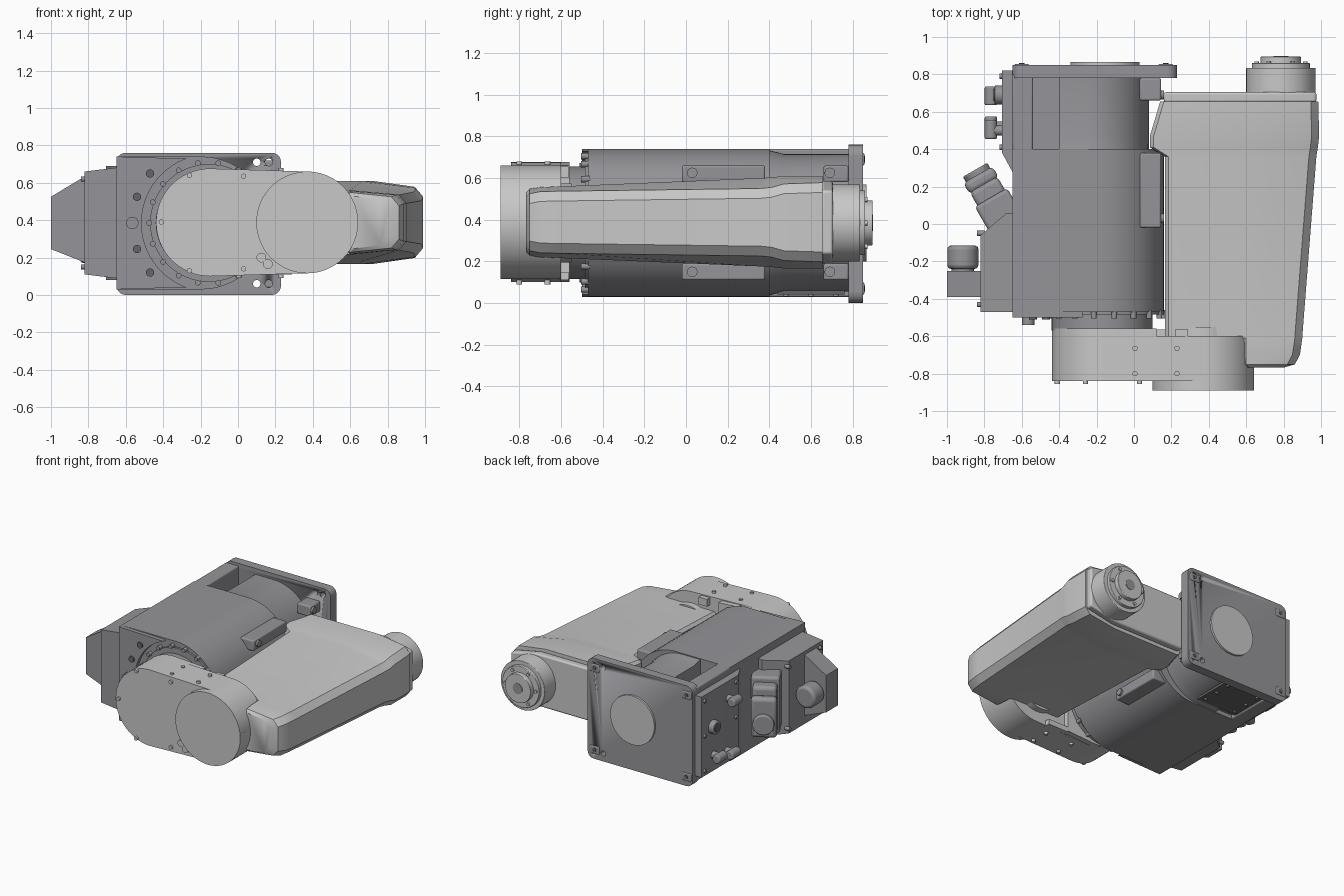
import bpy, bmesh, math
from mathutils import Vector, Matrix

old = bpy.data.objects.get("Cube")
if old:
    bpy.data.objects.remove(old, do_unlink=True)


def material(name, r, g, b):
    m = bpy.data.materials.new(name)
    m.use_nodes = True
    m.diffuse_color = (r, g, b, 1)
    m.node_tree.nodes["Principled BSDF"].inputs["Base Color"].default_value = (r, g, b, 1)
    return m


LIGHT = material("light grey", .58, .58, .58)
BODY = material("mid grey", .30, .30, .32)
DARK = material("dark grey", .13, .13, .14)
MID = 0.385   # height of the arm's centre line


def finish(name, bm, mat, bevel=0, segments=3):
    bmesh.ops.recalc_face_normals(bm, faces=bm.faces)
    mesh = bpy.data.meshes.new(name)
    bm.to_mesh(mesh)
    bm.free()
    ob = bpy.data.objects.new(name, mesh)
    bpy.context.collection.objects.link(ob)
    mesh.materials.append(mat)
    if bevel:
        mod = ob.modifiers.new("bevel", 'BEVEL')
        mod.width, mod.segments, mod.limit_method = bevel, segments, 'ANGLE'
        mod.angle_limit = math.radians(35)
    bpy.ops.object.select_all(action='DESELECT')
    ob.select_set(True)
    bpy.context.view_layer.objects.active = ob
    bpy.ops.object.shade_smooth_by_angle(angle=math.radians(32))
    return ob


def loft(name, rings, mat, bevel=0, segments=3):
    bm = bmesh.new()
    loops = [[bm.verts.new(p) for p in ring] for ring in rings]
    n = len(loops[0])
    for a, b in zip(loops, loops[1:]):
        for i in range(n):
            j = (i + 1) % n
            bm.faces.new((a[i], a[j], b[j], b[i]))
    bm.faces.new(loops[0])
    bm.faces.new(loops[-1])
    return finish(name, bm, mat, bevel, segments)


def prism(name, pts, y0, y1, mat, bevel=0):
    """Extrude an x-z outline along y."""
    return loft(name, [[(x, y, z) for x, z in pts] for y in (y0, y1)], mat, bevel)


def box(name, x, y, z, mat, bevel=0):
    return prism(name, [(x[0], z[0]), (x[1], z[0]), (x[1], z[1]), (x[0], z[1])], *y, mat, bevel)


def cyl(name, a, b, r, mat, sides=64, bevel=0):
    a, b = Vector(a), Vector(b)
    bm = bmesh.new()
    turn = (b - a).to_track_quat('Z', 'Y').to_matrix().to_4x4()
    bmesh.ops.create_cone(bm, cap_ends=True, segments=sides, radius1=r, radius2=r,
                          depth=(b - a).length,
                          matrix=Matrix.Translation((a + b) / 2) @ turn)
    return finish(name, bm, mat, bevel)


def arc(cx, cz, r, start, end, n=32):
    angles = [math.radians(start + (end - start) * i / n) for i in range(n + 1)]
    return [(cx + r * math.cos(t), cz + r * math.sin(t)) for t in angles]


# Base plate with corner holes and round centre cover
plate = box("base_plate", (-.65, .23), (.78, .85), (0, .76), BODY)
for x in (.10, .165):
    for s in (-1, 1):
        cutter = cyl("hole_cutter", (x, .7, MID + s * .325), (x, .9, MID + s * .325), .02, BODY, 24)
        cutter.hide_render = True
        cutter.hide_set(True)
        mod = plate.modifiers.new("hole", 'BOOLEAN')
        mod.object = cutter
bm = bmesh.new()
bm.from_mesh(plate.data)
edges = [e for e in bm.edges if abs(e.verts[0].co.y - e.verts[1].co.y) > .01]
bmesh.ops.bevel(bm, geom=edges, offset=.05, segments=5, affect='EDGES', profile=.5)
bm.to_mesh(plate.data)
bm.free()
cyl("base_cover_disc", (-.155, .84, MID), (-.155, .865, MID), .185, LIGHT)
for x in (-.6, .17):
    for z in (.07, .69):
        box("base_corner_pad", (x - .04, x + .04), (.84, .856), (z - .03, z + .03), BODY, .008)
        cyl("base_corner_bolt", (x, .85, z), (x, .86, z), .015, DARK, 16)

# Main body: flat on one side, round on the other
prism("body", [(-.65, .74), (-.65, .03)] + arc(-.195, MID, .355, -90, 90), -.47, .4, BODY)
prism("body_front_face", [(-.65, .74), (-.65, .03)] + arc(-.15, MID, .366, 250, 110), -.5, -.46, BODY)
core = [[(x, y, MID + (z - MID) * k) for x, z in [(-.4, MID + .33), (-.4, MID - .33)]
         + arc(-.25, MID, .33, -90, 90)] for y, k in ((.38, 1.07), (.47, 1), (.79, 1))]
loft("body_rear_core", core, BODY)
box("body_side_wall", (-.65, -.54), (.39, .8), (.03, .74), BODY, .01)
box("body_pocket_floor", (-.55, -.39), (.39, .8), (.06, .5), BODY)
box("underside_cover", (-.54, -.2), (.44, .76), (.042, .06), DARK)
for x in (-.5, -.24):
    for y in (.48, .6, .72):
        cyl("underside_bolt", (x, y, .032), (x, y, .05), .012, BODY, 12)

# Side brackets between body and forearm
for z0, z1 in ((.11, .19), (.58, .66)):
    box("side_bracket", (.03, .145), (-.02, .38), (z0, z1), BODY, .01)
    box("rear_bracket", (.03, .145), (.66, .78), (z0, z1), BODY, .01)
for y in (.03, .69):
    for z in (.15, .625):
        cyl("bracket_bolt", (.1, y, z), (.16, y, z), .025, BODY, 20)

# Shoulder bearing, its bolts and the body's front bolts
cyl("shoulder_ring", (-.155, -.485, MID), (-.155, -.45, MID), .315, BODY)
cyl("shoulder_neck", (-.17, -.57, MID), (-.17, -.45, MID), .27, BODY)
for i in range(18):
    a = math.tau * i / 18
    x, z = -.16 + .315 * math.cos(a), MID + .325 * math.sin(a)
    cyl("shoulder_bolt", (x, -.505, z), (x, -.46, z), .015, BODY, 16)
for x, dz in ((-.47, .265), (-.54, .14)):
    for s in (-1, 1):
        cyl("front_bolt", (x, -.51, MID + s * dz), (x, -.49, MID + s * dz), .022, DARK, 20)
cyl("front_plug", (-.565, -.54, MID), (-.565, -.49, MID), .033, BODY, 24)

# Link arm joining shoulder and elbow
stadium = arc(-.15, MID + .003, .288, 90, 270) + arc(.37, MID + .003, .272, -90, 90)
prism("link_arm", stadium, -.84, -.6, LIGHT)
prism("link_shoulder_rim", arc(-.15, MID + .003, .288, 90, 270) + [(.12, .115), (.12, .66)],
      -.61, -.56, LIGHT)
cyl("elbow_drum", (.37, -.89, MID + .003), (.37, -.6, MID + .003), .272, LIGHT, 96)
cyl("elbow_bearing", (.37, -.62, MID), (.37, -.55, MID), .19, LIGHT)
for x in (.005, .23):
    for y in (-.8, -.665):
        for s in (-1, 1):
            z = MID + s * .285
            cyl("link_bolt", (x, y, z - .01), (x, y, z + .01), .014, LIGHT, 16)
for x, z in ((-.41, .39), (-.26, .64), (-.26, .13), (.03, .635), (.03, .14)):
    cyl("link_cap_bolt", (x, -.855, z), (x, -.83, z), .014, LIGHT, 16)
for z in (.2, .165):
    cyl("elbow_plug", (.125 + (.2 - z), -.865, z), (.125 + (.2 - z), -.83, z), .026, LIGHT, 20)
box("link_clip", (.22, .29), (-.61, -.565), (.6, .655), LIGHT)
box("lower_link_clip", (.1, .29), (-.61, -.565), (.11, .15), LIGHT)

# Forearm: y, inner x, ridge x, outer x, inner half height, outer half height
sections = [(-.768, .60, .62, .80, .140, .11), (-.75, .58, .60, .86, .160, .125),
            (-.70, .58, .60, .887, .168, .135), (-.61, .58, .60, .90, .172, .137),
            (-.60, .165, .60, .90, .172, .137), (.36, .165, .65, .975, .212, .150),
            (.41, .085, .66, .983, .215, .155), (.47, .085, .67, .99, .222, .172),
            (.655, .14, .72, .985, .222, .178)]
rings = []
for y, xi, xr, xo, h, ho in sections:
    half = [(xi, h - .02), (xi + .02, h), (xr, h), (xo - .04, ho + .012), (xo, ho - .035)]
    rings.append([(x, y, MID + .003 + d) for x, d in half]
                 + [(x, y, MID + .003 - d) for x, d in reversed(half)])
loft("forearm", rings, LIGHT)
prism("forearm_end_cap", [(.16, .19), (.75, .19), (.975, .235), (.975, .54), (.75, .585), (.16, .585)],
      .65, .705, LIGHT, .012)
for s in (-1, 1):
    z = MID + s * .195
    cyl("forearm_screw", (.66, .452, z), (.66, .452, z + s * .015), .02, LIGHT, 16)

# Wrist and tool flange
for part, y0, y1, r in (("wrist_drum", .69, .835, .185), ("wrist_step", .83, .86, .155),
                        ("tool_flange", .85, .895, .108)):
    cyl(part, (.785, y0, MID), (.785, y1, MID), r, LIGHT, 64, .004)
cyl("flange_bore", (.785, .89, MID), (.785, .898, MID), .04, BODY, 32)
for i in range(6):
    a = math.tau * i / 6
    x, z = .785 + .13 * math.cos(a), MID + .13 * math.sin(a)
    cyl("flange_bolt", (x, .85, z), (x, .87, z), .012, LIGHT, 12)

# Connection box on the side, with slanted rear face
cab = [(-.64, -.47, .012), (-.82, -.47, -.01), (-.82, -.06, -.01), (-.68, .06, .004), (-.64, .06, .012)]
loft("connection_box", [[(x, y, MID + s * (.285 + d)) for x, y, d in cab] for s in (-1, 1)], BODY)
prism("cable_hood", [(-.81, .17), (-.81, .64), (-1, .525), (-1, .245)], -.39, -.25, BODY)
cyl("cable_neck", (-.915, -.26, MID), (-.915, -.22, MID), .06, BODY, 32)
cyl("cable_gland", (-.915, -.24, MID), (-.915, -.115, MID), .083, BODY, 40, .02)
for y in (-.43, -.05):
    for z in (.15, .62):
        cyl("box_bolt", (-.84, y, z), (-.8, y, z), .014, BODY, 12)

# Angled plug housing
axis = Vector((-.5, .866, 0))
side = Vector((.866, .5, 0))
base = Vector((-.7, .03, 0))


def slanted(name, d0, d1, w, z0, z1, bevel):
    return loft(name, [[base + axis * d + side * s * w + Vector((0, 0, z))
                        for s, z in ((-1, z0), (1, z0), (1, z1), (-1, z1))] for d in (d0, d1)],
                BODY, bevel)


slanted("plug_base", -.05, .13, .1, .17, .6, .02)
slanted("plug_body", .1, .21, .085, .19, .56, .025)
slanted("plug_lid", .2, .27, .09, .2, .5, .025)
c = base + axis * .26 + Vector((0, 0, .31))
cyl("plug_gland", c, c + axis * .04, .075, BODY, 32, .008)

# Service panel with fittings
loft("service_panel", [[(x, y, z) for x, y in ((-.64, .26), (-.705, .38), (-.705, .82), (-.64, .82))]
                       for z in (.08, .69)], BODY)
for y, z in ((.5, .56), (.52, .17), (.68, .2)):
    cyl("air_fitting", (-.7, y, z), (-.775, y, z), .028, BODY, 20)
    cyl("air_elbow", (-.765, y - .045, z), (-.765, y + .055, z), .033, BODY, 20, .008)
cyl("round_socket", (-.7, .69, .42), (-.745, .69, .42), .05, BODY, 32, .006)
cyl("round_socket_core", (-.74, .69, .42), (-.75, .69, .42), .032, DARK, 32)
for y in (.41, .79):
    for z in (.12, .385, .65):
        cyl("panel_bolt", (-.7, y, z), (-.72, y, z), .014, BODY, 12)
